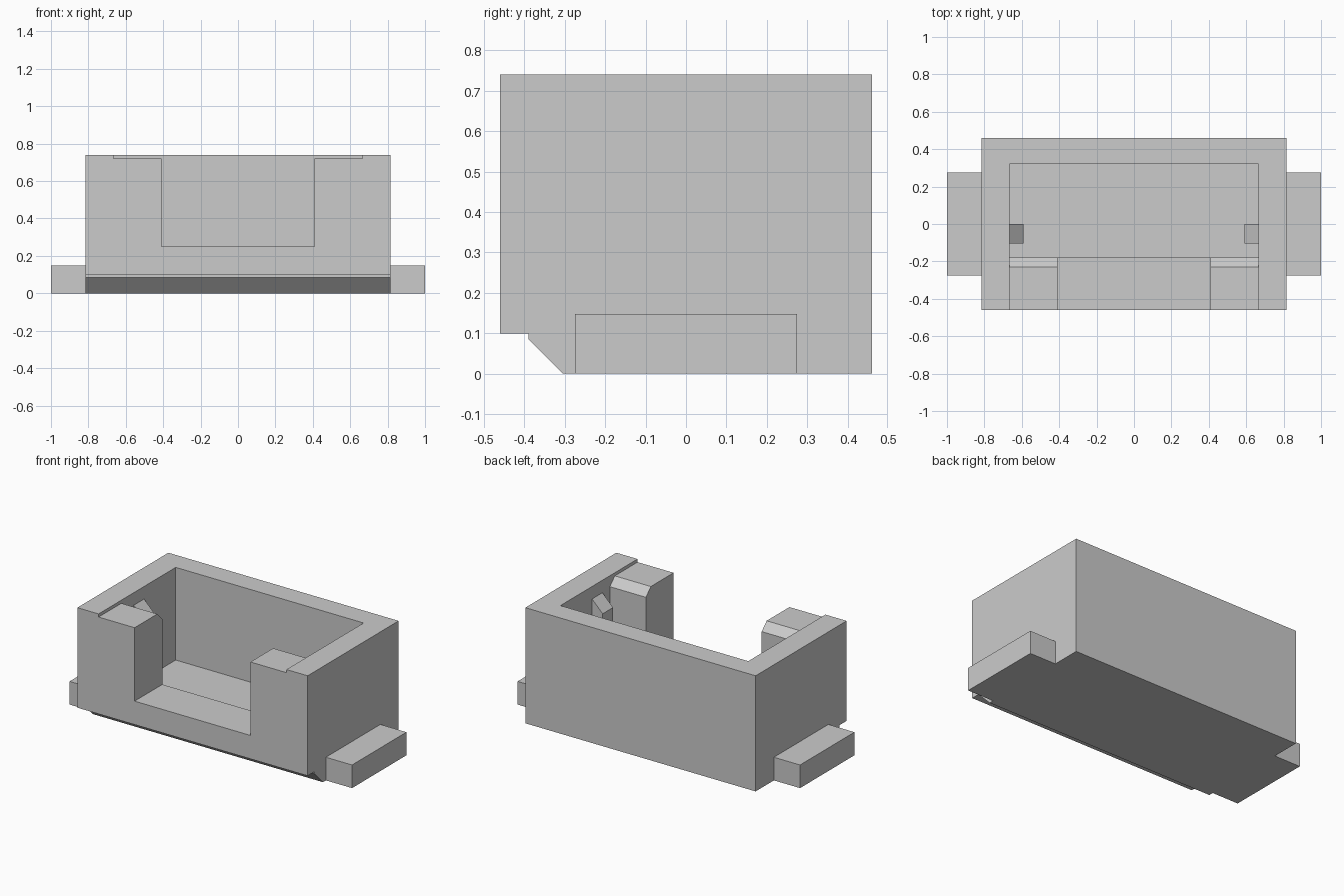
import bpy, bmesh

if "Cube" in bpy.data.objects:
    bpy.data.objects.remove(bpy.data.objects["Cube"], do_unlink=True)

grey = bpy.data.materials.new("plain grey")
grey.use_nodes = True
grey.diffuse_color = (0.6, 0.6, 0.6, 1)
grey.node_tree.nodes["Principled BSDF"].inputs["Base Color"].default_value = (0.6, 0.6, 0.6, 1)


def prism(name, profile, axis, low, high):
    """Extrude a (y, z) profile along x, or an (x, z) profile along y."""
    def place(p, d):
        return (d, p[0], p[1]) if axis == "x" else (p[0], d, p[1])
    bm = bmesh.new()
    face = bm.faces.new([bm.verts.new(place(p, low)) for p in profile])
    moved = bmesh.ops.extrude_face_region(bm, geom=[face])["geom"]
    for v in moved:
        if isinstance(v, bmesh.types.BMVert):
            v.co["xy".index(axis)] = high
    bmesh.ops.recalc_face_normals(bm, faces=bm.faces)
    mesh = bpy.data.meshes.new(name)
    bm.to_mesh(mesh)
    bm.free()
    mesh.materials.append(grey)
    obj = bpy.data.objects.new(name, mesh)
    bpy.context.collection.objects.link(obj)
    return obj


def rect(a0, a1, b0, b1):
    return [(a0, b0), (a1, b0), (a1, b1), (a0, b1)]


def cut(target, cutter):
    """Subtract the cutter, bake the result and drop the cutter."""
    mod = target.modifiers.new("cut", "BOOLEAN")
    mod.operation = "DIFFERENCE"
    mod.solver = "EXACT"
    mod.object = cutter
    cutter.hide_render = True
    bpy.context.view_layer.objects.active = target
    bpy.ops.object.modifier_apply(modifier=mod.name)
    bpy.data.objects.remove(cutter, do_unlink=True)


# Housing with a stepped, bevelled lower front edge
housing = prism("housing", [(-0.46, 0.10), (-0.39, 0.10), (-0.39, 0.085), (-0.305, 0),
                            (0.46, 0), (0.46, 0.74), (-0.46, 0.74)], "x", -0.815, 0.815)

# Cavity, with lowered front cheeks that slope into it
cut(housing, prism("cavity_cutter", [(-0.18, 0.147), (0.32, 0.147), (0.32, 1), (-0.6, 1),
                                     (-0.6, 0.72), (-0.23, 0.72), (-0.18, 0.67)],
                   "x", -0.665, 0.665))

# Front opening between the cheeks
cut(housing, prism("opening_cutter", rect(-0.6, -0.1, 0.25, 1), "x", -0.41, 0.41))

# Side tabs and sloped inner ribs on both sides
for side, s in (("left", 1), ("right", -1)):
    prism(side + "_tab", rect(s * 0.815, s, 0, 0.148), "y", -0.275, 0.275)
    prism(side + "_rib", [(s * 0.665, 0.147), (s * 0.59, 0.147),
                          (s * 0.59, 0.585), (s * 0.665, 0.66)], "y", -0.105, 0)
